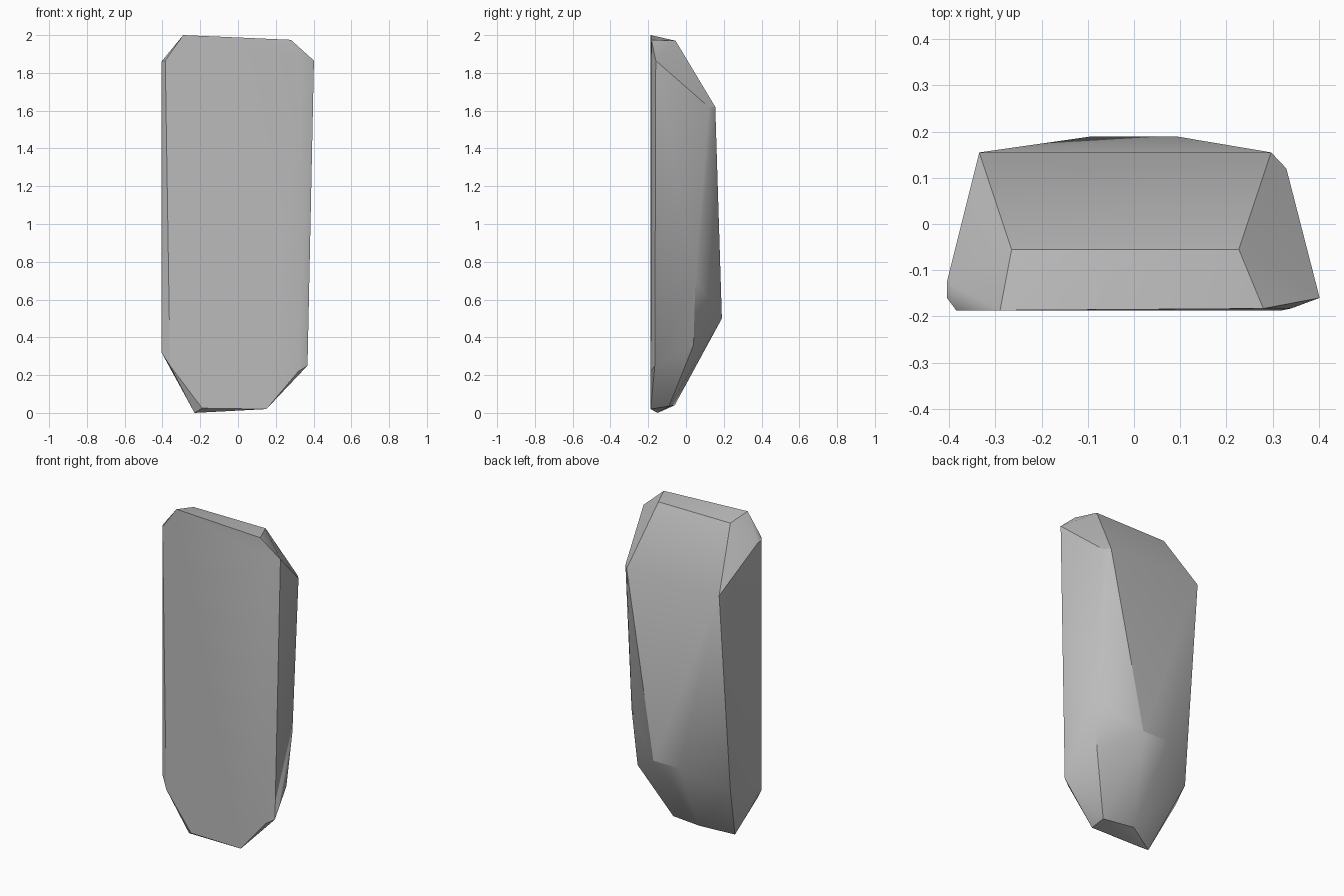
import bpy, bmesh, math

cube = bpy.data.objects.get("Cube")
if cube:
    bpy.data.objects.remove(cube, do_unlink=True)

# Corners of the faceted stone slab, one ring per height
crown = [(-.29, -.187, 2.0), (.28, -.183, 1.975), (-.265, -.055, 1.97), (.227, -.055, 1.97)]
upper_corners = [(-.385, -.187, 1.865), (-.405, -.16, 1.86), (-.405, -.125, 1.86),
                 (.34, -.183, 1.87), (.402, -.16, 1.865)]
shoulder = [(-.335, .155, 1.62), (.297, .155, 1.62), (.33, .12, 1.62)]
belly = [(.337, .05, .7), (-.09, .19, .5), (.09, .19, .5), (.303, .04, .36), (-.335, .045, .37)]
lower_corners = [(-.405, -.16, .32), (-.405, -.125, .34), (-.36, -.187, .25),
                 (.368, -.165, .25), (.32, -.187, .22)]
foot = [(-.23, -.15, 0), (-.19, -.187, .025), (.15, -.187, .02), (.15, -.09, .035), (-.05, -.06, .04)]

# Wrap the corners in a convex skin and merge coplanar triangles
bm = bmesh.new()
for co in crown + upper_corners + shoulder + belly + lower_corners + foot:
    bm.verts.new(co)
hull = bmesh.ops.convex_hull(bm, input=bm.verts)
bmesh.ops.delete(bm, geom=[v for v in bm.verts if not v.link_faces], context='VERTS')
bmesh.ops.dissolve_limit(bm, angle_limit=math.radians(2), verts=bm.verts, edges=bm.edges)
bmesh.ops.recalc_face_normals(bm, faces=bm.faces)
mesh = bpy.data.meshes.new("stone_slab")
bm.to_mesh(mesh)
bm.free()

stone = bpy.data.objects.new("stone_slab", mesh)
bpy.context.collection.objects.link(stone)

# Plain grey stone
grey = bpy.data.materials.new("stone_grey")
grey.use_nodes = True
colour = (.5, .5, .5, 1)
grey.diffuse_color = colour
grey.node_tree.nodes["Principled BSDF"].inputs["Base Color"].default_value = colour
mesh.materials.append(grey)

# Soft shading over shallow facets, crisp on strong edges
bpy.context.view_layer.objects.active = stone
stone.select_set(True)
bpy.ops.object.shade_smooth_by_angle(angle=math.radians(30))
